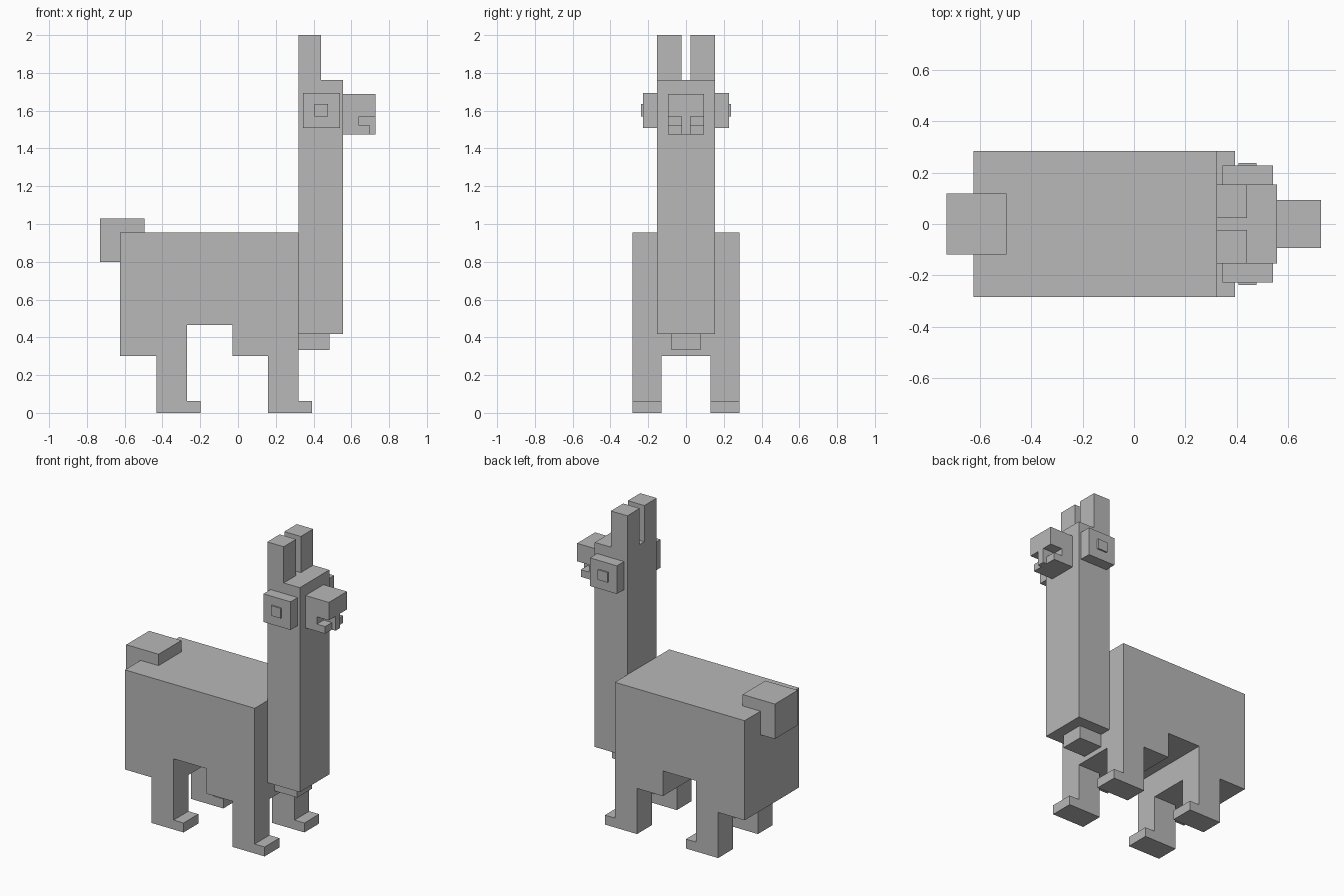
import bpy
import bmesh

default = bpy.data.objects.get("Cube")
if default:
    bpy.data.objects.remove(default, do_unlink=True)

# Single plain wool colour
wool = bpy.data.materials.new("wool_grey")
wool.use_nodes = True
GREY = (0.48, 0.48, 0.48, 1)
wool.diffuse_color = GREY
wool.node_tree.nodes["Principled BSDF"].inputs["Base Color"].default_value = GREY


def extrude_profile(name, points, y0, y1):
    """Extrude a side outline of (x, z) points from y0 to y1."""
    bm = bmesh.new()
    face = bm.faces.new([bm.verts.new((x, y0, z)) for x, z in points])
    result = bmesh.ops.extrude_face_region(bm, geom=[face])
    moved = [v for v in result["geom"] if isinstance(v, bmesh.types.BMVert)]
    bmesh.ops.translate(bm, verts=moved, vec=(0, y1 - y0, 0))
    bmesh.ops.recalc_face_normals(bm, faces=bm.faces)
    mesh = bpy.data.meshes.new(name)
    bm.to_mesh(mesh)
    bm.free()
    mesh.materials.append(wool)
    obj = bpy.data.objects.new(name, mesh)
    bpy.context.collection.objects.link(obj)
    return obj


def box(name, x0, x1, y0, y1, z0, z1):
    return extrude_profile(name, [(x0, z0), (x1, z0), (x1, z1), (x0, z1)], y0, y1)


# Body with an arched belly
extrude_profile("body", [
    (-0.625, 0.3), (-0.27, 0.3), (-0.27, 0.465), (-0.03, 0.465),
    (-0.03, 0.3), (0.32, 0.3), (0.32, 0.955), (-0.625, 0.955)], -0.283, 0.283)

# Neck, chest tuft and tail
box("neck", 0.32, 0.557, -0.153, 0.153, 0.417, 1.762)
box("chest_tuft", 0.32, 0.485, -0.077, 0.077, 0.333, 0.417)
extrude_profile("tail", [
    (-0.73, 0.8), (-0.625, 0.8), (-0.625, 0.955), (-0.495, 0.955),
    (-0.495, 1.03), (-0.73, 1.03)], -0.119, 0.119)

# Muzzle: central strip, and sides with a mouth notch and a short lower lip
box("muzzle_strip", 0.557, 0.727, -0.024, 0.024, 1.475, 1.688)
MUZZLE_SIDE = [
    (0.557, 1.475), (0.7, 1.475), (0.7, 1.522), (0.64, 1.522),
    (0.64, 1.57), (0.727, 1.57), (0.727, 1.688), (0.557, 1.688)]

# Paired parts on both sides
for side, s in (("left", 1), ("right", -1)):
    def span(inner, outer):
        return sorted((s * inner, s * outer))

    for leg, x in (("front", 0.158), ("hind", -0.432)):
        extrude_profile(f"{leg}_leg_{side}", [
            (x, 0), (x + 0.234, 0), (x + 0.234, 0.062), (x + 0.162, 0.062),
            (x + 0.162, 0.3), (x, 0.3)], *span(0.13, 0.283))
    extrude_profile(f"muzzle_{side}", MUZZLE_SIDE, *span(0.024, 0.094))
    box(f"ear_{side}", 0.32, 0.44, *span(0.024, 0.153), 1.762, 2)
    box(f"eye_{side}", 0.344, 0.541, *span(0.153, 0.227), 1.508, 1.693)
    box(f"pupil_{side}", 0.406, 0.477, *span(0.227, 0.237), 1.57, 1.636)
